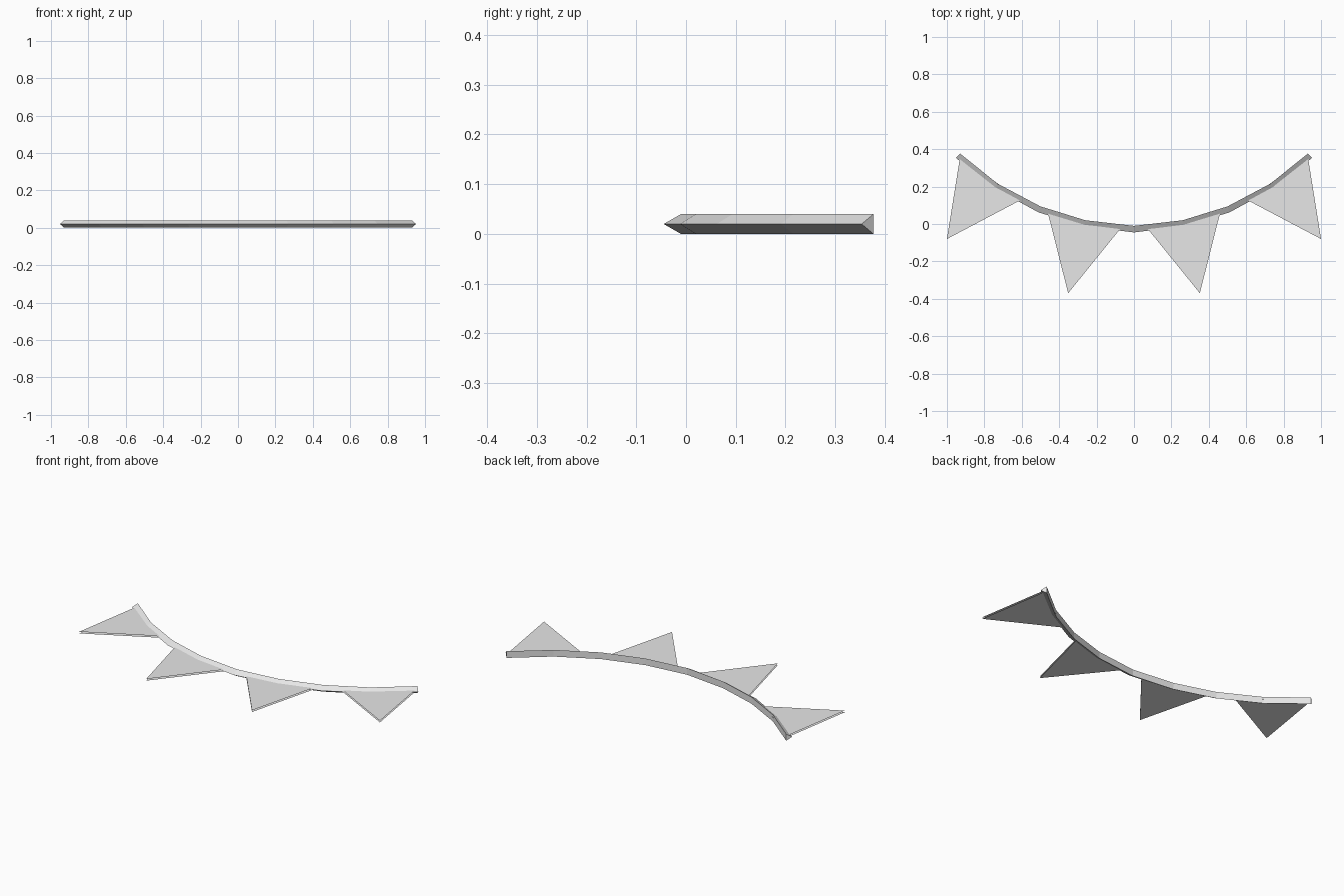
import bpy, bmesh
from mathutils import Vector

cube = bpy.data.objects.get("Cube")
if cube:
    bpy.data.objects.remove(cube, do_unlink=True)

grey = bpy.data.materials.new("plain_grey")
grey.use_nodes = True
grey.diffuse_color = (0.8, 0.8, 0.8, 1)
grey.node_tree.nodes["Principled BSDF"].inputs["Base Color"].default_value = (0.8, 0.8, 0.8, 1)


def finish(bm, name):
    mesh = bpy.data.meshes.new(name)
    bm.to_mesh(mesh)
    bm.free()
    mesh.materials.append(grey)
    obj = bpy.data.objects.new(name, mesh)
    bpy.context.collection.objects.link(obj)
    return obj


# Sagging cord: triangular section, ridge to the front and flat back
back = [(0, -0.01), (0.26, 0.02), (0.5, 0.094), (0.73, 0.216), (0.93, 0.377)]
front = [(0, -0.045), (0.267, -0.012), (0.51, 0.062), (0.745, 0.19), (0.952, 0.353)]


def both_sides(half):
    return [(-x, y) for x, y in reversed(half[1:])] + half


bm = bmesh.new()
rings = []
for (bx, by), (fx, fy) in zip(both_sides(back), both_sides(front)):
    rings.append([bm.verts.new(p) for p in ((fx, fy, 0.02), (bx, by, 0.04), (bx, by, 0))])
for a, b in zip(rings, rings[1:]):
    for i in range(3):
        j = (i + 1) % 3
        bm.faces.new((a[i], a[j], b[j], b[i]))
bm.faces.new(rings[0])
bm.faces.new(rings[-1])
bmesh.ops.recalc_face_normals(bm, faces=bm.faces)
finish(bm, "cord")


# Pennants: a top and a bottom sheet, tucked into the cord
def pennant(name, tip, corner_a, corner_b, side):
    tip = Vector(tip)
    points = [tip] + [tip + (Vector(c) - tip) * 1.03 for c in (corner_a, corner_b)]
    bm = bmesh.new()
    for z, up in ((0.025, True), (0.015, False)):
        face = bm.faces.new([bm.verts.new((p.x * side, p.y, z)) for p in points])
        face.normal_update()
        if (face.normal.z > 0) != up:
            face.normal_flip()
    finish(bm, name)


for label, side in (("left", 1), ("right", -1)):
    pennant("outer_pennant_" + label, (1, -0.08), (0.932, 0.345), (0.615, 0.123), side)
    pennant("inner_pennant_" + label, (0.352, -0.37), (0.457, 0.046), (0.08, -0.034), side)
